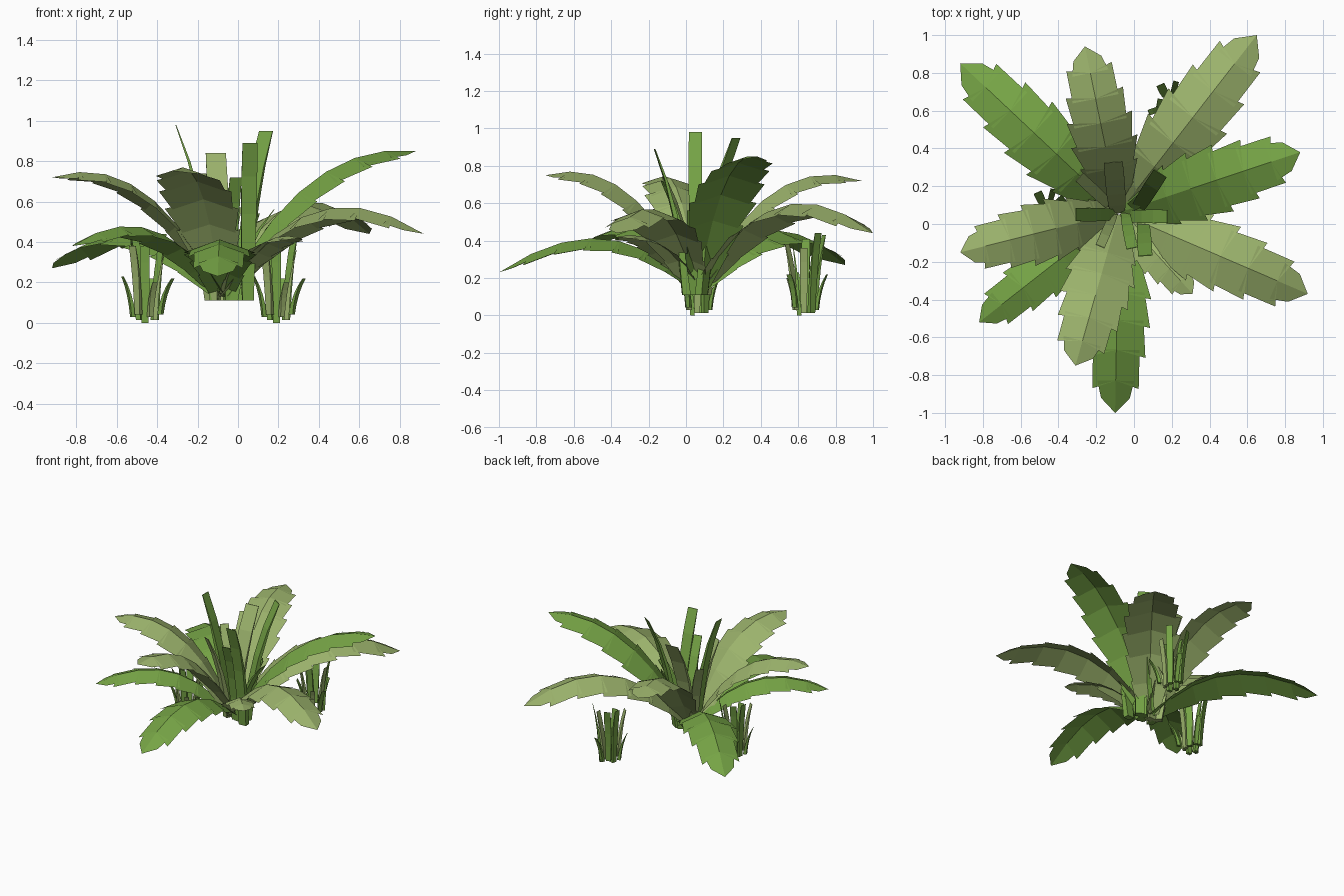
import bpy
import bmesh
import math
from mathutils import Vector

cube = bpy.data.objects.get("Cube")
if cube:
    bpy.data.objects.remove(cube, do_unlink=True)


def make_material(name, colour):
    mat = bpy.data.materials.new(name)
    mat.use_nodes = True
    mat.diffuse_color = colour
    mat.node_tree.nodes["Principled BSDF"].inputs["Base Color"].default_value = colour
    return mat


GREEN = make_material("fresh green", (0.18, 0.37, 0.06, 1))
PALE = make_material("pale olive green", (0.33, 0.45, 0.15, 1))
UP = Vector((0, 0, 1))
HEART = Vector((-0.08, 0.06, 0.13))


def finish(name, bm, mat):
    mesh = bpy.data.meshes.new(name)
    bm.to_mesh(mesh)
    bm.free()
    mesh.materials.append(mat)
    obj = bpy.data.objects.new(name, mesh)
    bpy.context.scene.collection.objects.link(obj)
    return obj


def bezier(a, b, c, t):
    return a * (1 - t) ** 2 + b * 2 * t * (1 - t) + c * t * t


# Saw-edged leaf: a ridged sheet along an arching midrib
WIDTHS = (0.38, 0.64, 0.86, 1.0, 0.98, 0.86, 0.68, 0.42)


def leaf(name, tip, mid_z, half, mat):
    tip = Vector(tip)
    out = Vector((tip.x - HEART.x, tip.y - HEART.y, 0)).normalized()
    side = out.cross(UP)
    base = HEART + out * 0.01
    ctrl = base.lerp(tip, 0.42)
    ctrl.z = 2 * mid_z - (base.z + tip.z) / 2
    steps = len(WIDTHS) - 1
    bm = bmesh.new()
    rib = [bm.verts.new(bezier(base, ctrl, tip, i / steps)) for i in range(steps + 1)]

    def edge(t, width, sign):
        point = bezier(base, ctrl, tip, t) + side * (sign * width)
        droop = 0.45 - 0.15 * t if t > 0.1 else 0
        return bm.verts.new(point - UP * width * droop)

    for sign in (1, -1):
        for i in range(steps):
            reach = 0.55 if i == steps - 1 else 1.25
            inner = edge(i / steps, half * WIDTHS[i] * 0.8, sign)
            tooth = edge((i + reach) / steps, half * WIDTHS[i + 1], sign)
            ring = [rib[i], inner, tooth, rib[i + 1]]
            bm.faces.new(ring if sign > 0 else ring[::-1])
    return finish(name, bm, mat)


# name, tip, height at mid length, half width, colour
LEAVES = (
    ("back_right_leaf", (-0.92, 0.85, 0.27), 0.45, 0.19, GREEN),
    ("back_leaf", (-0.26, 0.94, 0.72), 0.66, 0.18, PALE),
    ("back_left_leaf", (0.65, 1.0, 0.44), 0.58, 0.20, PALE),
    ("left_high_leaf", (0.88, 0.38, 0.85), 0.70, 0.19, GREEN),
    ("left_low_leaf", (0.92, -0.37, 0.44), 0.55, 0.19, PALE),
    ("small_front_leaf", (0.31, -0.37, 0.42), 0.38, 0.12, PALE),
    ("right_high_leaf", (-0.92, -0.15, 0.72), 0.65, 0.17, PALE),
    ("right_low_leaf", (-0.82, -0.52, 0.38), 0.46, 0.15, GREEN),
    ("front_low_leaf", (-0.10, -1.0, 0.23), 0.41, 0.18, GREEN),
    ("front_high_leaf", (-0.31, -0.75, 0.75), 0.66, 0.19, PALE),
)
for entry in LEAVES:
    leaf(*entry)


# Narrow blade: a curved strip, thick at the foot and thin at its blunt end
def blade(bm, base, tip, width, thick, steps=4):
    base, tip = Vector(base), Vector(tip)
    out = Vector((tip.x - base.x, tip.y - base.y, 0)).normalized()
    side = out.cross(UP) * width / 2
    ctrl = base.lerp(tip, 0.2)
    ctrl.z = base.z + (tip.z - base.z) * 0.6
    previous = None
    for i in range(steps + 1):
        t = i / steps
        point = bezier(base, ctrl, tip, t)
        spread = side * (0.75 + 0.5 * t * (1.5 - t))
        depth = out * thick * (1.1 - t)
        corners = (point + spread, point - spread, point - spread - depth, point + spread - depth)
        row = [bm.verts.new(c) for c in corners]
        if previous:
            for a in range(4):
                b = (a + 1) % 4
                bm.faces.new((previous[a], previous[b], row[b], row[a]))
        else:
            bm.faces.new(row)
        previous = row
    bm.faces.new(previous)
    bmesh.ops.recalc_face_normals(bm, faces=bm.faces)


# Tall shoots in the heart of the plant: foot, tip, width, colour
SHOOTS = (
    ((-0.09, 0.10), (-0.11, 0.33, 0.84), 0.10, PALE),
    ((0.05, -0.02), (0.06, -0.17, 0.89), 0.075, GREEN),
    ((0.03, 0.10), (0.14, 0.27, 0.95), 0.08, GREEN),
    ((-0.14, 0.05), (-0.31, 0.05, 0.98), 0.07, GREEN),
    ((-0.12, 0.02), (-0.18, -0.12, 0.74), 0.05, PALE),
    ((0.0, 0.04), (0.18, 0.04, 0.56), 0.07, GREEN),
    ((-0.15, 0.12), (-0.29, 0.25, 0.68), 0.06, PALE),
    ((-0.04, 0.02), (-0.01, -0.13, 0.72), 0.06, GREEN),
    ((0.0, 0.10), (0.09, 0.17, 0.54), 0.06, GREEN),
)
for number, (foot, tip, width, mat) in enumerate(SHOOTS):
    bm = bmesh.new()
    blade(bm, (*foot, 0.11), tip, width, 0.04)
    finish(f"shoot_{number + 1}", bm, mat)


# Grass blades of a tuft: direction in degrees, reach, height, width
GREEN_BLADES = (
    (115, 0.12, 0.43, 0.045),
    (200, 0.12, 0.23, 0.03),
    (40, 0.12, 0.44, 0.045),
    (270, 0.06, 0.38, 0.045),
    (330, 0.16, 0.22, 0.03),
    (75, 0.13, 0.22, 0.03),
    (170, 0.07, 0.41, 0.045),
)
PALE_BLADES = (
    (235, 0.11, 0.38, 0.04),
    (300, 0.10, 0.20, 0.03),
    (0, 0.10, 0.36, 0.04),
)


def tuft(name, x, y):
    for label, mat, blades in (("green", GREEN, GREEN_BLADES), ("pale", PALE, PALE_BLADES)):
        bm = bmesh.new()
        for i, (angle, reach, height, width) in enumerate(blades):
            out = Vector((math.cos(math.radians(angle)), math.sin(math.radians(angle)), 0))
            ground = Vector((x, y, 0))
            foot = ground + out * reach * 0.62 + UP * 0.014 * (3 - i % 4)
            blade(bm, foot, ground + out * reach + UP * height, width, 0.022)
        finish(f"{name}_{label}_blades", bm, mat)


tuft("right_tuft", -0.46, 0.06)
tuft("back_tuft", 0.19, 0.63)
